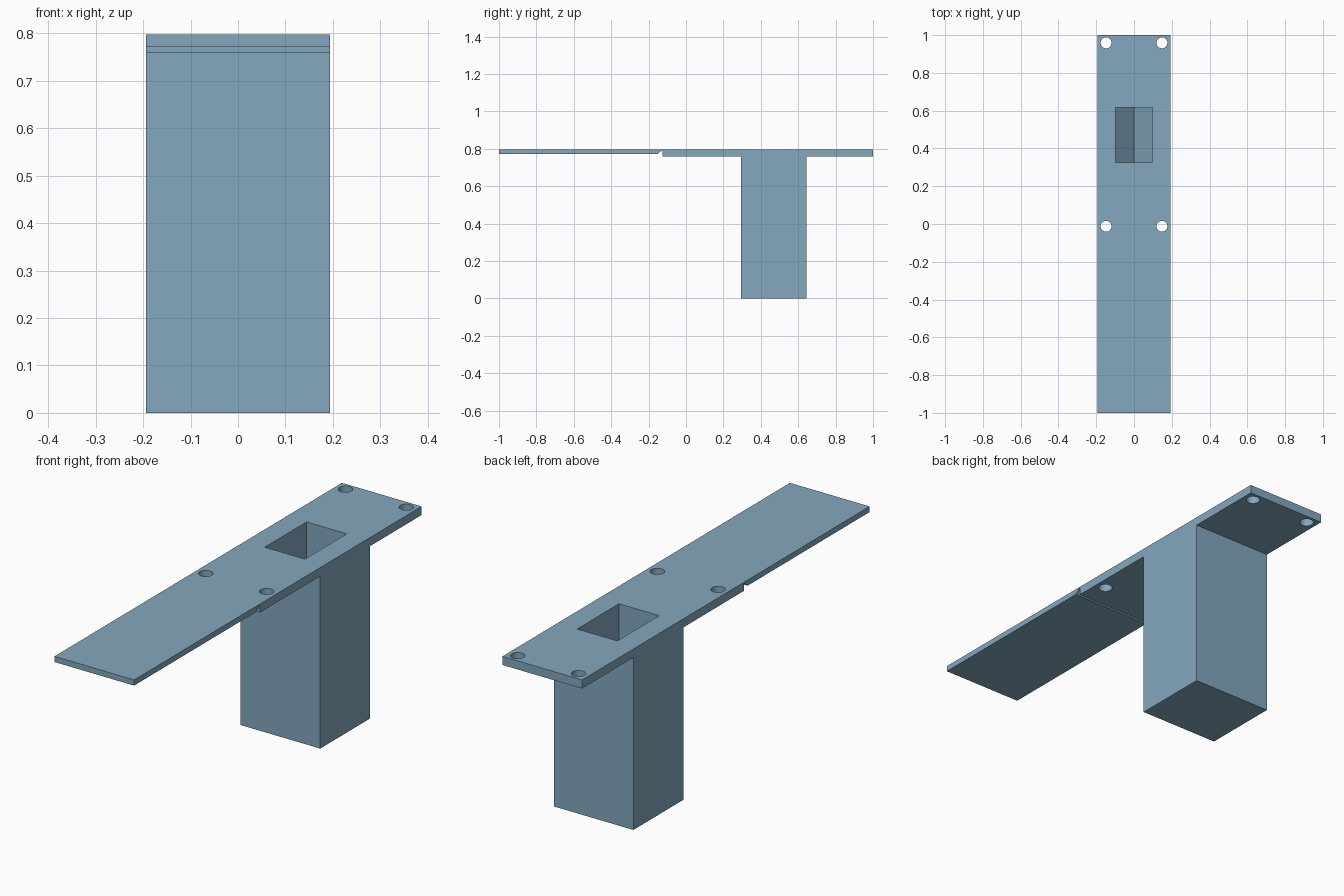
import bpy
import bmesh
from mathutils import Vector

if "Cube" in bpy.data.objects:
    bpy.data.objects.remove(bpy.data.objects["Cube"])

W = 0.194    # half width of the whole part
TOP = 0.797  # height of the upper surface

blue = bpy.data.materials.new("steel_blue")
blue.diffuse_color = (0.227, 0.392, 0.515, 1.0)
blue.use_nodes = True
blue.node_tree.nodes["Principled BSDF"].inputs["Base Color"].default_value = blue.diffuse_color


def extrude_profile(name, points, offset):
    """Extrude a closed 3D profile along an offset vector into a solid."""
    bm = bmesh.new()
    face = bm.faces.new([bm.verts.new(p) for p in points])
    result = bmesh.ops.extrude_face_region(bm, geom=[face])
    moved = [v for v in result["geom"] if isinstance(v, bmesh.types.BMVert)]
    bmesh.ops.translate(bm, verts=moved, vec=Vector(offset))
    bmesh.ops.recalc_face_normals(bm, faces=bm.faces)
    mesh = bpy.data.meshes.new(name)
    bm.to_mesh(mesh)
    bm.free()
    mesh.materials.append(blue)
    obj = bpy.data.objects.new(name, mesh)
    bpy.context.collection.objects.link(obj)
    return obj


def cut(target, cutter):
    mod = target.modifiers.new(cutter.name, "BOOLEAN")
    mod.operation = "DIFFERENCE"
    mod.solver = "EXACT"
    mod.object = cutter
    cutter.hide_render = True
    cutter.hide_viewport = True
    cutter.display_type = "WIRE"


# Side profile: thin flap, bending notch, thicker plate and the leg
side = [(-1, TOP), (-1, 0.772), (-0.152, 0.772), (-0.13, 0.791),
        (-0.125, 0.791), (-0.125, 0.759), (0.295, 0.759), (0.295, 0),
        (0.643, 0), (0.643, 0.759), (1, 0.759), (1, TOP)]
bracket = extrude_profile("bracket", [(-W, y, z) for y, z in side], (2 * W, 0, 0))

# Deep rectangular pocket with a V-shaped floor
pocket = [(-0.098, 0.9), (-0.098, 0.2), (0, 0.102), (0.098, 0.2), (0.098, 0.9)]
cut(bracket, extrude_profile("pocket_cutter",
                             [(x, 0.326, z) for x, z in pocket], (0, 0.291, 0)))

# Four round screw holes through the plate
for x in (-0.148, 0.148):
    for y in (-0.012, 0.959):
        bpy.ops.mesh.primitive_cylinder_add(vertices=32, radius=0.029, depth=0.2,
                                            location=(x, y, 0.78))
        hole = bpy.context.object
        hole.name = "screw_hole_cutter"
        hole.data.materials.append(blue)
        cut(bracket, hole)

# Smooth hole walls, sharp edges everywhere else
bpy.ops.object.select_all(action="DESELECT")
bracket.select_set(True)
bpy.context.view_layer.objects.active = bracket
for mod in list(bracket.modifiers):
    bpy.ops.object.modifier_apply(modifier=mod.name)
bpy.ops.object.shade_smooth_by_angle()
